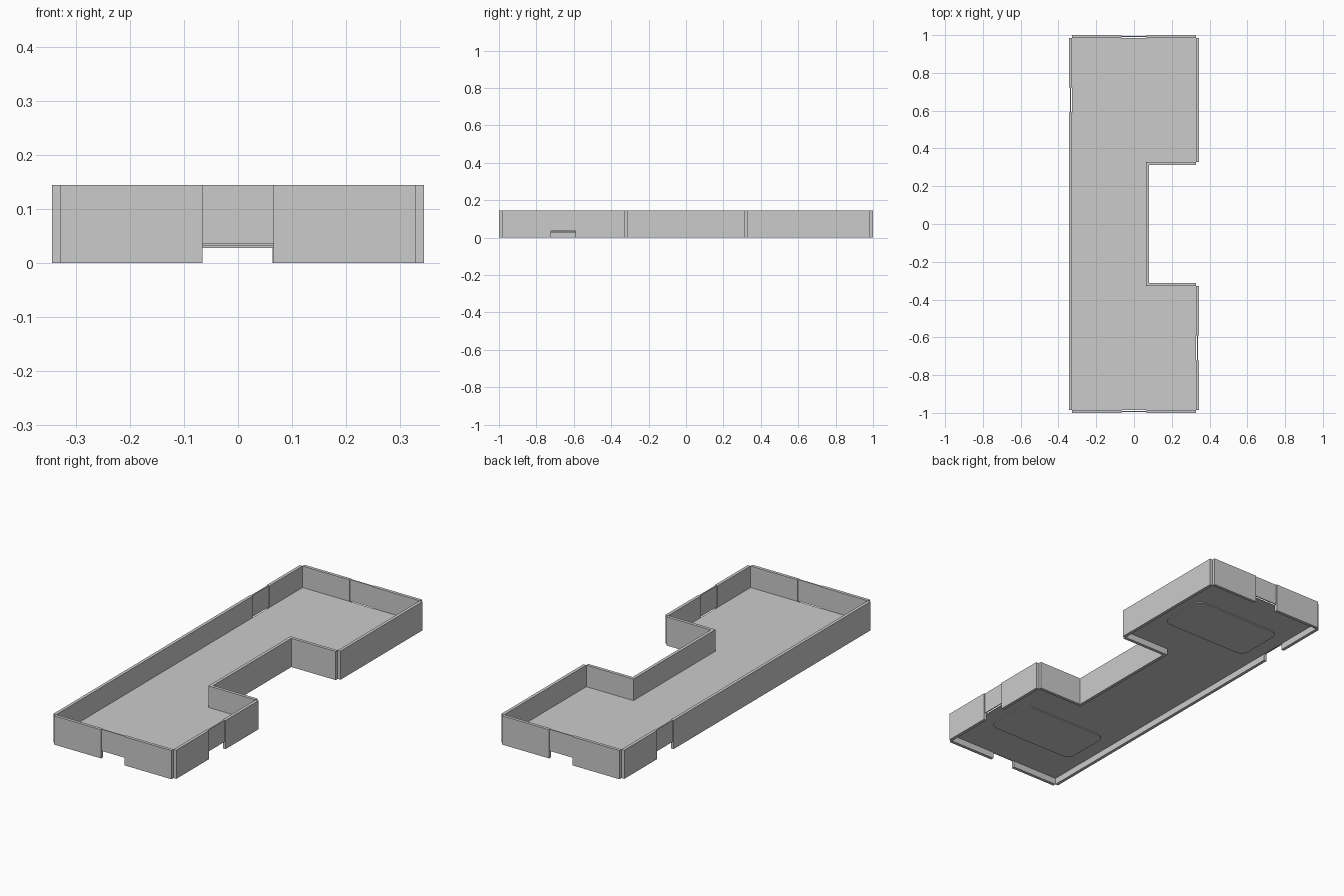
import bpy, bmesh
from math import cos, sin, pi

if "Cube" in bpy.data.objects:
    bpy.data.objects.remove(bpy.data.objects["Cube"])

X, Y, NX, NY = 0.328, 0.984, 0.064, 0.328   # floor outline and bay on the right
T, H, FLOOR, SLOT = 0.016, 0.145, 0.036, 0.066


def prism(name, outline, z0, z1):
    """Extrude a counter-clockwise outline from z0 to z1."""
    bm = bmesh.new()
    face = bm.faces.new([bm.verts.new((x, y, z0)) for x, y in outline])
    out = bmesh.ops.extrude_face_region(bm, geom=[face])
    moved = [v for v in out["geom"] if isinstance(v, bmesh.types.BMVert)]
    bmesh.ops.translate(bm, verts=moved, vec=(0, 0, z1 - z0))
    bmesh.ops.recalc_face_normals(bm, faces=bm.faces)
    mesh = bpy.data.meshes.new(name)
    bm.to_mesh(mesh)
    bm.free()
    ob = bpy.data.objects.new(name, mesh)
    bpy.context.collection.objects.link(ob)
    return ob


def box(name, x0, x1, y0, y1, z0=0.0, z1=H):
    x0, x1 = sorted((x0, x1))
    y0, y1 = sorted((y0, y1))
    return prism(name, [(x0, y0), (x1, y0), (x1, y1), (x0, y1)], z0, z1)


def wall(name, axis, inner, sign, a, b, slot=None):
    """Straight wall running along an axis, optionally with a thin slotted panel."""
    def piece(label, s, e, d0=0.0, d1=T, z0=0.0):
        p, q = inner + sign * d0, inner + sign * d1
        if axis == "x":
            box(label, s, e, p, q, z0)
        else:
            box(label, p, q, s, e, z0)
    if slot is None:
        piece(name, a, b)
        return
    piece(name + "_start", a, slot - SLOT)
    piece(name + "_end", slot + SLOT, b)
    piece(name + "_slot_panel", slot - SLOT, slot + SLOT, 0.005, 0.011, FLOOR)


# C-shaped floor
prism("floor", [(-X, -Y), (X, -Y), (X, -NY), (NX, -NY),
                (NX, NY), (X, NY), (X, Y), (-X, Y)], FLOOR - 0.003, FLOOR)

# Outer walls with slots
mid = (NY + Y) / 2
wall("front_wall", "x", -Y, -1, -X, X, 0)
wall("back_wall", "x", Y, 1, -X, X, 0)
wall("left_wall", "y", -X, -1, -Y, Y, mid)
wall("right_front_wall", "y", X, 1, -Y, -NY, -mid)
wall("right_back_wall", "y", X, 1, NY, Y)

# Walls around the bay
wall("bay_wall", "y", NX, 1, -NY, NY)
wall("bay_front_wall", "x", -NY, 1, NX + T, X)
wall("bay_back_wall", "x", NY, -1, NX + T, X)

# Rounded pads under the floor
w, h, r = 0.25, 0.133, 0.04
for name, cy in (("front_pad", -mid), ("back_pad", mid)):
    pts = []
    for k, (sx, sy) in enumerate(((1, 1), (-1, 1), (-1, -1), (1, -1))):
        for i in range(6):
            t = (k + i / 5) * pi / 2
            pts.append((sx * (w - r) + r * cos(t), cy + sy * (h - r) + r * sin(t)))
    prism(name, pts, 0.028, FLOOR - 0.003)
